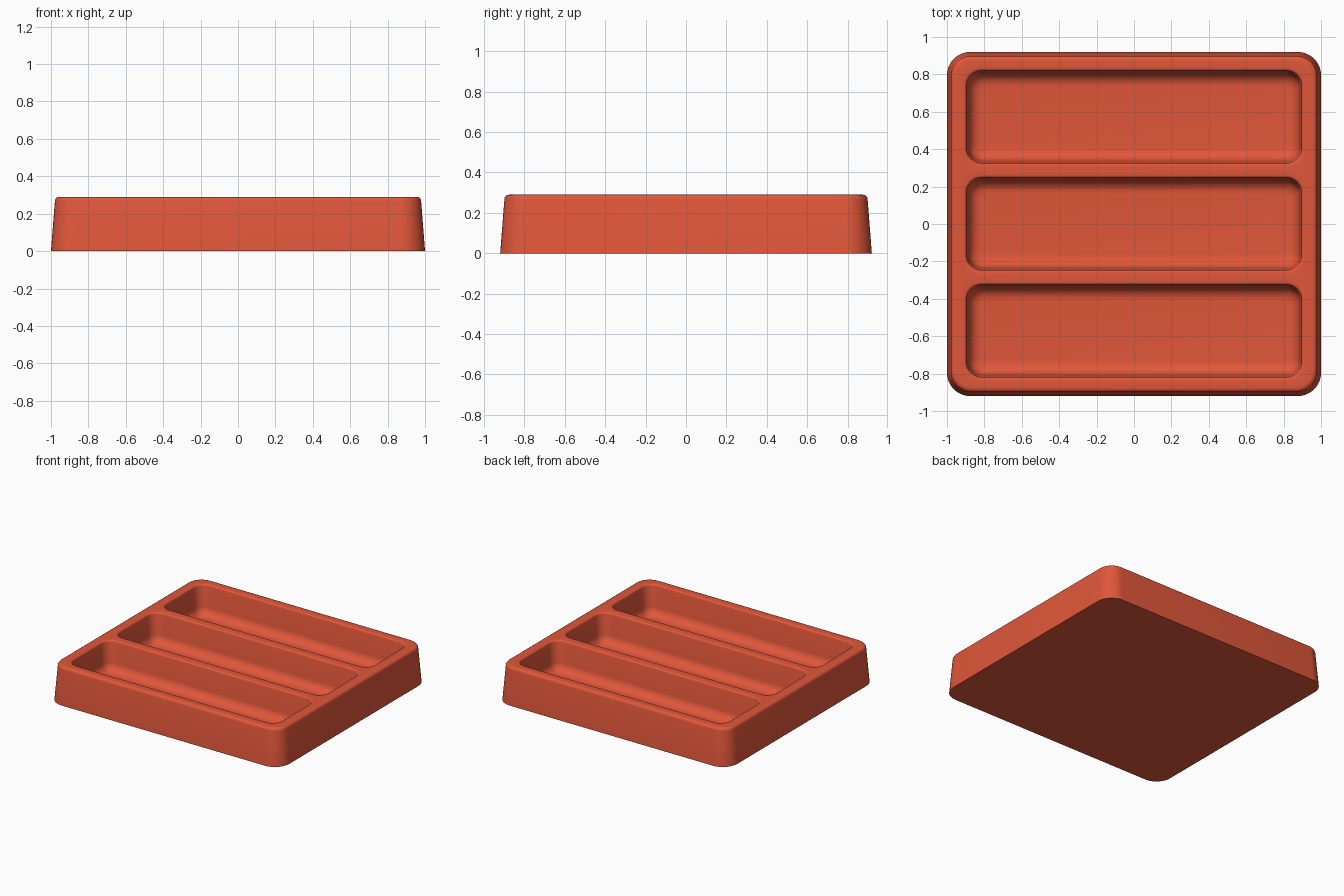
import bpy, bmesh
from math import sin, cos, pi, radians

cube = bpy.data.objects.get("Cube")
if cube:
    bpy.data.objects.remove(cube)

CORNER_STEPS = 10
TOP = 0.29
FLOOR = 0.06


def ring(bm, hx, hy, r, z, cy=0.0):
    """Closed loop of vertices around a rounded rectangle."""
    verts = []
    for q, (sx, sy) in enumerate([(1, 1), (-1, 1), (-1, -1), (1, -1)]):
        for i in range(CORNER_STEPS + 1):
            a = (q + i / CORNER_STEPS) * pi / 2
            verts.append(bm.verts.new((sx * (hx - r) + r * cos(a),
                                       cy + sy * (hy - r) + r * sin(a), z)))
    return verts


def loft(bm, hx, hy, r, profile, cy=0.0):
    """Skin rings that are inset from one outline at given heights."""
    rings = [ring(bm, hx - d, hy - d, r - d * 0.6, z, cy) for d, z in profile]
    for a, b in zip(rings, rings[1:]):
        for i in range(len(a)):
            j = (i + 1) % len(a)
            bm.faces.new((a[i], a[j], b[j], b[i]))
    return rings


def loop_edges(bm, verts):
    return [bm.edges.get((v, verts[i - 1])) for i, v in enumerate(verts)]


def arc(cx, cz, r, start, end, steps):
    """Profile points (inset, height) along an arc in degrees."""
    angles = [radians(start + (end - start) * i / steps) for i in range(steps + 1)]
    return [(cx + r * cos(a), cz + r * sin(a)) for a in angles]


bm = bmesh.new()

# Tapered outer wall with a rounded top edge, and the flat underside
outer = loft(bm, 1.0, 0.92, 0.125,
             [(0, 0)] + arc(0.044, TOP - 0.023, 0.023, 175, 90, 5))
bm.faces.new(outer[0])
rim_edges = loop_edges(bm, outer[-1])

# Three compartments: rounded lip, drafted wall, filleted floor
pocket_profile = (arc(0, TOP - 0.014, 0.014, 90, 5, 4)
                  + arc(0.096, FLOOR + 0.07, 0.07, 185, 270, 8))
for cy in (-0.572, 0.0, 0.572):
    pocket = loft(bm, 0.91, 0.261, 0.09, pocket_profile, cy)
    bm.faces.new(pocket[-1])
    rim_edges += loop_edges(bm, pocket[0])

# Flat top frame between the outer edge and the compartments
bmesh.ops.triangle_fill(bm, edges=rim_edges, use_beauty=True, normal=(0, 0, 1))
bmesh.ops.recalc_face_normals(bm, faces=bm.faces)

mesh = bpy.data.meshes.new("tray")
bm.to_mesh(mesh)
bm.free()
tray = bpy.data.objects.new("tray", mesh)
bpy.context.collection.objects.link(tray)

# Terracotta red plastic
color = (0.75, 0.095, 0.042, 1)
mat = bpy.data.materials.new("terracotta_red")
mat.use_nodes = True
mat.diffuse_color = color
mat.node_tree.nodes["Principled BSDF"].inputs["Base Color"].default_value = color
mesh.materials.append(mat)

bpy.context.view_layer.objects.active = tray
tray.select_set(True)
bpy.ops.object.shade_smooth_by_angle(angle=radians(35))
